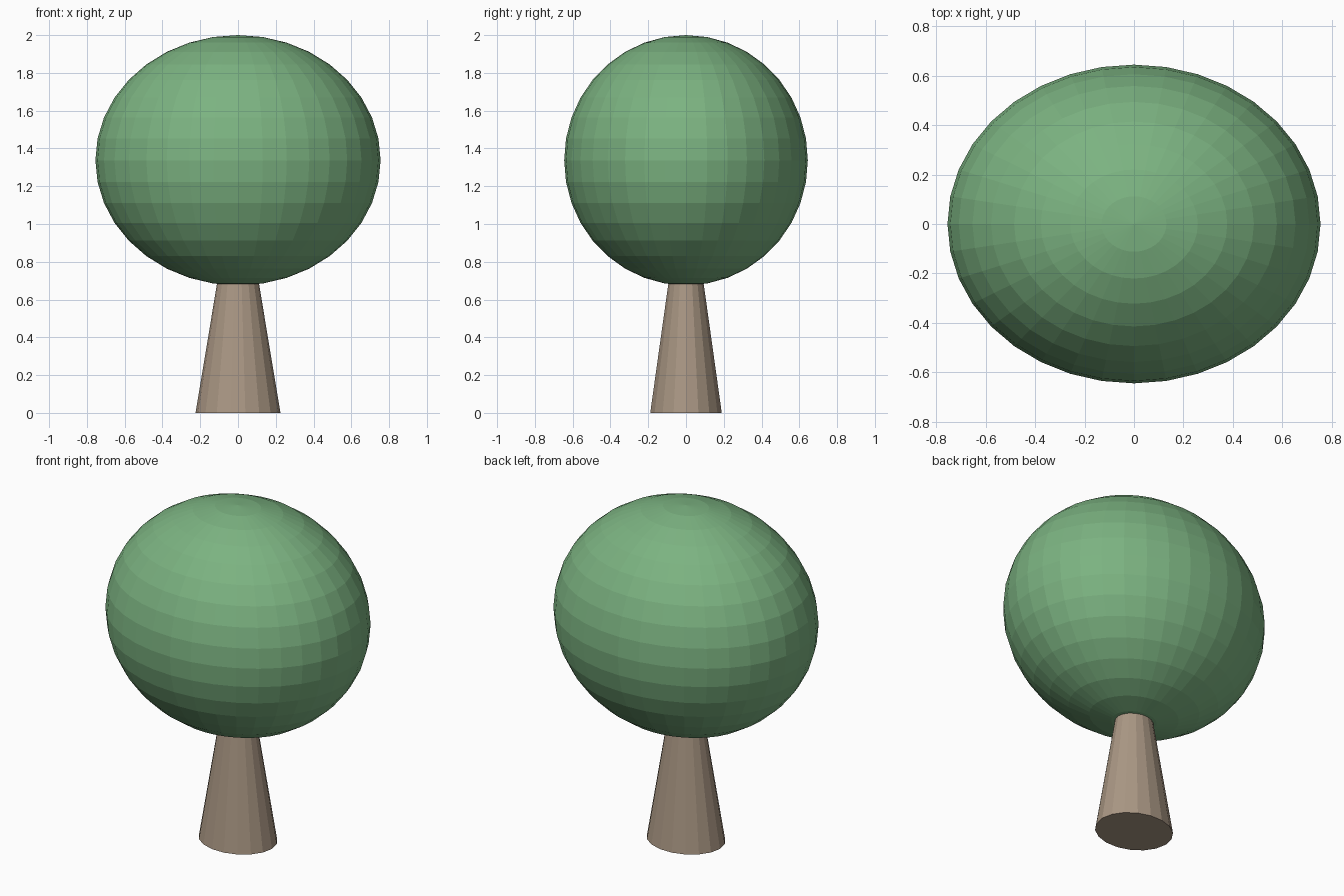
import bpy
import math

if "Cube" in bpy.data.objects:
    bpy.data.objects.remove(bpy.data.objects["Cube"])


def finish(name, scale, color):
    obj = bpy.context.object
    obj.name = name
    obj.scale = scale
    bpy.ops.object.transform_apply(location=False, rotation=False, scale=True)
    mat = bpy.data.materials.new(name + "_material")
    mat.diffuse_color = (*color, 1)
    mat.use_nodes = True
    mat.node_tree.nodes["Principled BSDF"].inputs["Base Color"].default_value = mat.diffuse_color
    obj.data.materials.append(mat)
    return obj


DEPTH_RATIO = 0.645 / 0.755  # the whole tree is slightly flattened front to back

# Tapered trunk, top just meeting the underside of the canopy
TRUNK_TOP = 0.685
bpy.ops.mesh.primitive_cone_add(vertices=18, radius1=0.225, radius2=0.111,
                                depth=TRUNK_TOP, location=(0, 0, TRUNK_TOP / 2),
                                rotation=(0, 0, math.pi / 2))
bpy.ops.object.transform_apply(location=False, rotation=True, scale=False)
finish("trunk", (1, DEPTH_RATIO, 1), (0.40, 0.31, 0.23))

# Faceted egg-round canopy
CANOPY_BOTTOM, CANOPY_TOP = 0.675, 2.0
bpy.ops.mesh.primitive_uv_sphere_add(segments=36, ring_count=18, radius=1,
                                     location=(0, 0, (CANOPY_BOTTOM + CANOPY_TOP) / 2))
finish("canopy", (0.755, 0.645, (CANOPY_TOP - CANOPY_BOTTOM) / 2), (0.20, 0.45, 0.22))
